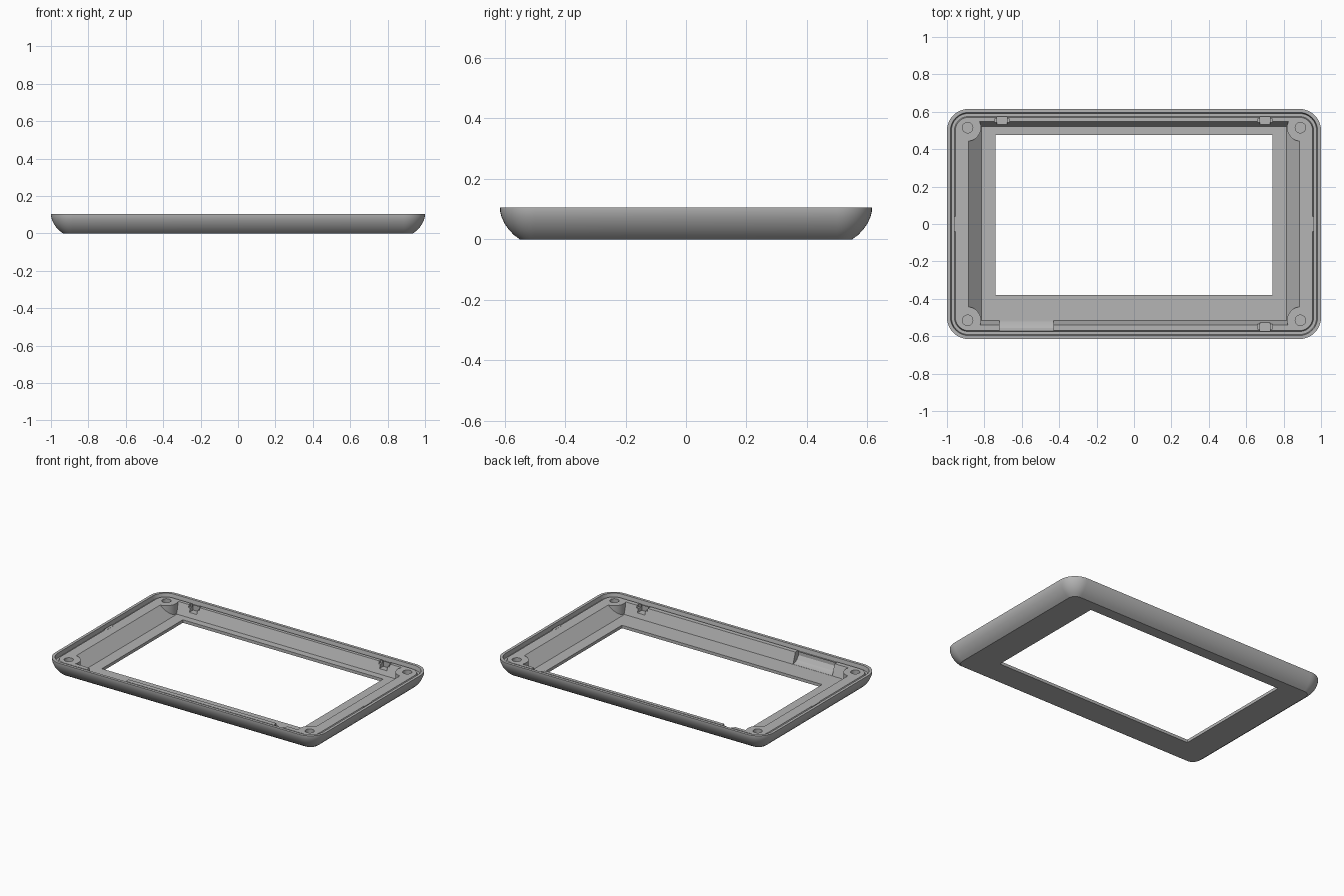
import bpy, bmesh, math

if "Cube" in bpy.data.objects:
    bpy.data.objects.remove(bpy.data.objects["Cube"], do_unlink=True)

grey = bpy.data.materials.new("plain grey")
grey.use_nodes = True
grey.diffuse_color = (0.46, 0.46, 0.46, 1)
grey.node_tree.nodes["Principled BSDF"].inputs["Base Color"].default_value = grey.diffuse_color

HALF_X, HALF_Y, CORNER = 1.0, 0.615, 0.115
FLOOR, LEDGE, ABOVE = 0.02, 0.092, 0.13


def loft(name, rings):
    """Join equal-length point rings into a closed solid."""
    bm = bmesh.new()
    loops = [[bm.verts.new(p) for p in ring] for ring in rings]
    n = len(loops[0])
    for a, b in zip(loops, loops[1:]):
        for i in range(n):
            j = (i + 1) % n
            bm.faces.new((a[i], a[j], b[j], b[i]))
    bm.faces.new(loops[0][::-1])
    bm.faces.new(loops[-1])
    bmesh.ops.recalc_face_normals(bm, faces=bm.faces)
    mesh = bpy.data.meshes.new(name)
    bm.to_mesh(mesh)
    bm.free()
    mesh.materials.append(grey)
    obj = bpy.data.objects.new(name, mesh)
    bpy.context.collection.objects.link(obj)
    return obj


def rounded_ring(inset, z, steps=10):
    r = max(CORNER - inset, 0.03)
    cx, cy = HALF_X - inset - r, HALF_Y - inset - r
    ring = []
    for k, (sx, sy) in enumerate(((1, 1), (-1, 1), (-1, -1), (1, -1))):
        for i in range(steps + 1):
            a = math.pi / 2 * (k + i / steps)
            ring.append((sx * cx + r * math.cos(a), sy * cy + r * math.sin(a), z))
    return ring


def rect(x0, x1, y0, y1, z):
    return [(x0, y0, z), (x1, y0, z), (x1, y1, z), (x0, y1, z)]


def block(name, x0, x1, y0, y1, z0, z1):
    return loft(name, [rect(x0, x1, y0, y1, z0), rect(x0, x1, y0, y1, z1)])


def cylinder(name, x, y, r, z0, z1, n=32):
    def circle(z):
        return [(x + r * math.cos(math.tau * i / n), y + r * math.sin(math.tau * i / n), z)
                for i in range(n)]
    return loft(name, [circle(z0), circle(z1)])


def cut(target, cutter):
    mod = target.modifiers.new("cut", "BOOLEAN")
    mod.operation, mod.solver, mod.object = "DIFFERENCE", "EXACT", cutter
    bpy.context.view_layer.objects.active = target
    bpy.ops.object.modifier_apply(modifier=mod.name)
    bpy.data.objects.remove(cutter, do_unlink=True)


# Outer shell with curved side, rim, sealing groove and inner ledge (inset, height)
profile = [(0.065, 0), (0.046, 0.014), (0.029, 0.032), (0.015, 0.052), (0.005, 0.074),
           (0, 0.094), (0, 0.105), (0.019, 0.105), (0.024, 0.078), (0.04, 0.078), (0.045, LEDGE)]
frame = loft("bezel_frame", [rounded_ring(*p) for p in profile])

corners = [(sx * 0.89, sy * 0.515) for sx in (-1, 1) for sy in (-1, 1)]

# Sloped pocket, leaving a round screw post in each corner
pocket = loft("pocket_cutter", [rect(-0.815, 0.815, -0.515, 0.52, FLOOR),
                                rect(-0.885, 0.885, -0.54, 0.548, LEDGE),
                                rect(-0.885, 0.885, -0.54, 0.548, ABOVE)])
for x, y in corners:
    cut(pocket, cylinder("post_cutter", x, y, 0.072, -0.1, 0.2))
cut(frame, pocket)

# Screen opening
cut(frame, block("window_cutter", -0.74, 0.74, -0.38, 0.475, -0.1, ABOVE))

# Screw holes
for x, y in corners:
    cut(frame, cylinder("hole_cutter", x, y, 0.028, 0.05, ABOVE))

# Stepped clip slots in the long walls
for x, side in ((-0.705, 1), (0.7, 1), (0.7, -1)):
    for half, reach, z in ((0.04, 0.562, 0.075), (0.027, 0.572, 0.05)):
        y0, y1 = sorted((side * 0.5, side * reach))
        cut(frame, block("clip_cutter", x - half, x + half, y0, y1, z, ABOVE))

# Wide connector recess in the front wall
cut(frame, loft("recess_cutter", [rect(-0.72, -0.43, -0.525, -0.45, FLOOR + 0.001),
                                  rect(-0.72, -0.43, -0.555, -0.45, 0.034),
                                  rect(-0.72, -0.43, -0.573, -0.45, 0.06),
                                  rect(-0.72, -0.43, -0.573, -0.45, ABOVE)]))

# Small locating tabs at the middle of the short sides
for name, side in (("left_tab", 1), ("right_tab", -1)):
    x0, x1 = sorted((side * 0.945, side * 0.962))
    block(name, x0, x1, -0.04, 0.04, 0.07, LEDGE + 0.001)

# Smooth curved sides, crisp edges
bpy.ops.object.select_all(action="DESELECT")
frame.select_set(True)
bpy.context.view_layer.objects.active = frame
bpy.ops.object.shade_smooth_by_angle(angle=math.radians(25))
